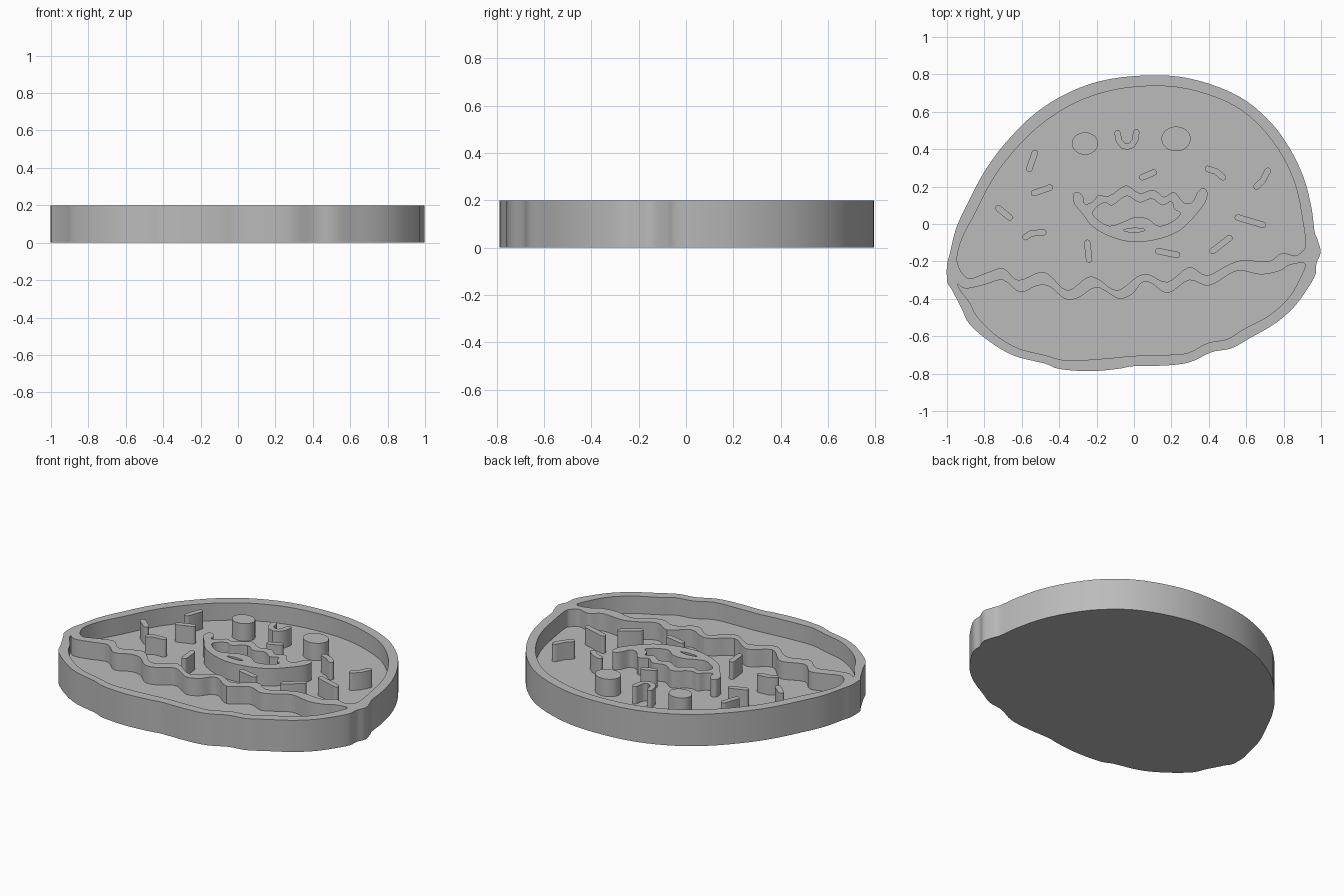
import bpy, bmesh, math
from mathutils import Vector

if "Cube" in bpy.data.objects:
    bpy.data.objects.remove(bpy.data.objects["Cube"])

TOP, FLOOR = 0.2, 0.09

clay = bpy.data.materials.new("plain grey")
clay.diffuse_color = (0.5, 0.5, 0.5, 1)
clay.use_nodes = True
clay.node_tree.nodes["Principled BSDF"].inputs["Base Color"].default_value = clay.diffuse_color


def smooth_loop(pts, steps=4):
    """Closed rounded outline passing through the points."""
    p, n, out = [Vector(q) for q in pts], len(pts), []
    for i in range(n):
        a, b, c, d = p[i - 1], p[i], p[(i + 1) % n], p[(i + 2) % n]
        for k in range(steps):
            t = k / steps
            out.append(0.5 * (2 * b + (c - a) * t + (2 * a - 5 * b + 4 * c - d) * t * t
                              + (3 * b - a - 3 * c + d) * t ** 3))
    return out


def stroke_loop(path, r=0.017):
    """Outline of a round-ended stroke along a short path."""
    p = [Vector(q) for q in path]
    left, right = [], []
    for i, q in enumerate(p):
        d = (p[min(i + 1, len(p) - 1)] - p[max(i - 1, 0)]).normalized()
        nrm = Vector((-d.y, d.x)) * r
        left.append(q + nrm)
        right.append(q - nrm)

    def cap(q, d):
        a0 = math.atan2(d.y, d.x) + math.pi / 2
        return [q + r * Vector((math.cos(a0 - math.pi * k / 6), math.sin(a0 - math.pi * k / 6)))
                for k in range(1, 6)]
    return (left + cap(p[-1], p[-1] - p[-2]) + right[::-1] + cap(p[0], p[0] - p[1]))


def oval_loop(cx, cy, rx, ry, n=32):
    return [Vector((cx + rx * math.cos(math.tau * k / n), cy + ry * math.sin(math.tau * k / n)))
            for k in range(n)]


def prism(name, loop, z0, z1):
    bm = bmesh.new()
    face = bm.faces.new([bm.verts.new((q.x, q.y, z0)) for q in loop])
    ext = bmesh.ops.extrude_face_region(bm, geom=[face])
    for v in ext["geom"]:
        if isinstance(v, bmesh.types.BMVert):
            v.co.z = z1
    bmesh.ops.recalc_face_normals(bm, faces=bm.faces)
    me = bpy.data.meshes.new(name)
    bm.to_mesh(me)
    bm.free()
    me.materials.append(clay)
    ob = bpy.data.objects.new(name, me)
    bpy.context.collection.objects.link(ob)
    return ob


def activate(ob):
    bpy.ops.object.select_all(action='DESELECT')
    ob.select_set(True)
    bpy.context.view_layer.objects.active = ob


def cut(ob, loop, z0):
    """Cut a pocket with the given outline, open at the top."""
    tool = prism("cutter", loop, z0, TOP + 0.1)
    mod = ob.modifiers.new("pocket", 'BOOLEAN')
    mod.operation, mod.solver, mod.object = 'DIFFERENCE', 'EXACT', tool
    activate(ob)
    bpy.ops.object.modifier_apply(modifier=mod.name)
    bpy.data.objects.remove(tool)


def finish(ob):
    activate(ob)
    bpy.ops.object.shade_smooth_by_angle(angle=math.radians(35))


# Tray: bun silhouette
outer = [(-1, -.22), (-.985, -.16), (-.95, -.02), (-.89, .11), (-.8, .28), (-.69, .43), (-.53, .59),
         (-.345, .705), (-.13, .775), (.14, .795), (.35, .765), (.565, .68), (.725, .55), (.835, .4),
         (.91, .24), (.95, .08), (.965, -.04), (.98, -.08), (.998, -.15), (.975, -.21), (.97, -.27),
         (.925, -.35), (.85, -.45), (.75, -.535), (.62, -.61), (.52, -.665), (.415, -.685),
         (.295, -.74), (.16, -.757), (0, -.76), (-.09, -.775), (-.24, -.787), (-.4, -.775),
         (-.48, -.745), (-.64, -.705), (-.77, -.63), (-.88, -.535), (-.92, -.455), (-.975, -.35),
         (-.998, -.31)]
tray = prism("bun_tray", smooth_loop(outer), 0, TOP)

# Upper pocket: domed top, wavy lower edge
upper = [(-.945, -.2), (-.92, -.08), (-.85, .055), (-.76, .23), (-.655, .375), (-.505, .525),
         (-.32, .645), (-.105, .717), (.135, .738), (.335, .71), (.54, .63), (.685, .51), (.795, .36),
         (.865, .2), (.9, .03), (.918, -.107), (.9, -.145), (.86, -.17), (.79, -.155), (.72, -.2),
         (.59, -.193), (.51, -.215), (.39, -.275), (.295, -.23), (.18, -.31), (.08, -.27), (.02, -.28),
         (-.09, -.355), (-.19, -.295), (-.25, -.285), (-.355, -.355), (-.45, -.275), (-.505, -.258),
         (-.62, -.3), (-.7, -.237), (-.8, -.265), (-.89, -.29)]
cut(tray, smooth_loop(upper), FLOOR)

# Lower pocket: wavy upper edge, bottom bun
lower = [(-.943, -.32), (-.9, -.345), (-.8, -.325), (-.7, -.3), (-.61, -.365), (-.52, -.33), (-.45, -.335),
         (-.37, -.4), (-.3, -.395), (-.21, -.34), (-.15, -.36), (-.08, -.4), (-.01, -.375), (.04, -.315),
         (.09, -.315), (.18, -.37), (.295, -.3), (.4, -.33), (.52, -.262), (.58, -.25), (.68, -.27),
         (.78, -.25), (.83, -.22), (.91, -.21), (.9, -.265), (.83, -.39), (.725, -.487), (.59, -.56),
         (.5, -.615), (.393, -.636), (.286, -.69), (.163, -.7), (0, -.705), (-.13, -.717), (-.265, -.727),
         (-.38, -.727), (-.48, -.7), (-.623, -.663), (-.746, -.588), (-.837, -.497), (-.88, -.417),
         (-.925, -.36)]
cut(tray, smooth_loop(lower), FLOOR)
finish(tray)

# Raised details rise from just under the pocket floor
SUNK = FLOOR - 0.004

# Mouth: smiling ring with a wavy upper lip, an opening and a tongue slit
lips = [(-.325, .16), (-.295, .17), (-.27, .14), (-.262, .107), (-.22, .12), (-.19, .155), (-.15, .148),
        (-.115, .16), (-.075, .19), (-.035, .205), (.03, .165), (.105, .183), (.16, .145), (.215, .17),
        (.265, .115), (.31, .115), (.34, .17), (.37, .192), (.393, .165), (.375, .105), (.3, .015),
        (.235, -.04), (.135, -.08), (0, -.097), (-.12, -.07), (-.22, -.015), (-.28, .06), (-.32, .11)]
opening = [(-.22, .055), (-.2, .09), (-.155, .115), (-.115, .1), (-.04, .15), (.03, .115), (.095, .135),
           (.15, .1), (.2, .12), (.215, .08), (.248, .055), (.2, .01), (.13, -.01), (.07, .03), (0, .035),
           (-.06, .01), (-.13, -.01), (-.19, .02)]
slit = [(-.055, -.032), (0, -.022), (.06, -.03), (.03, -.042), (-.03, -.042)]
mouth = prism("mouth", smooth_loop(lips), SUNK, TOP)
cut(mouth, smooth_loop(opening), 0)
cut(mouth, smooth_loop(slit), 0)
finish(mouth)

# Eyes and nose
finish(prism("left_eye", oval_loop(-.262, .43, .07, .06), SUNK, TOP))
finish(prism("right_eye", oval_loop(.225, .455, .078, .066), SUNK, TOP))
finish(prism("nose", stroke_loop([(-.088, .485), (-.08, .445), (-.06, .42), (-.036, .413), (-.012, .422),
                                  (.006, .447), (.012, .49)]), SUNK, TOP))

# Sprinkles
sprinkles = [[(-.56, .295), (-.53, .38)], [(-.535, .165), (-.45, .195)], [(-.725, .085), (-.665, .035)],
             [(-.58, -.07), (-.55, -.05), (-.485, -.045)], [(-.25, -.1), (-.24, -.19)],
             [(.045, .25), (.105, .275)], [(.395, .295), (.44, .28), (.475, .25)],
             [(.655, .2), (.69, .235), (.715, .285)], [(.555, .035), (.69, -.005)],
             [(.42, -.145), (.51, -.075)], [(.13, -.145), (.23, -.165)]]
for i, path in enumerate(sprinkles):
    finish(prism(f"sprinkle_{i + 1}", stroke_loop(path), SUNK, TOP))
